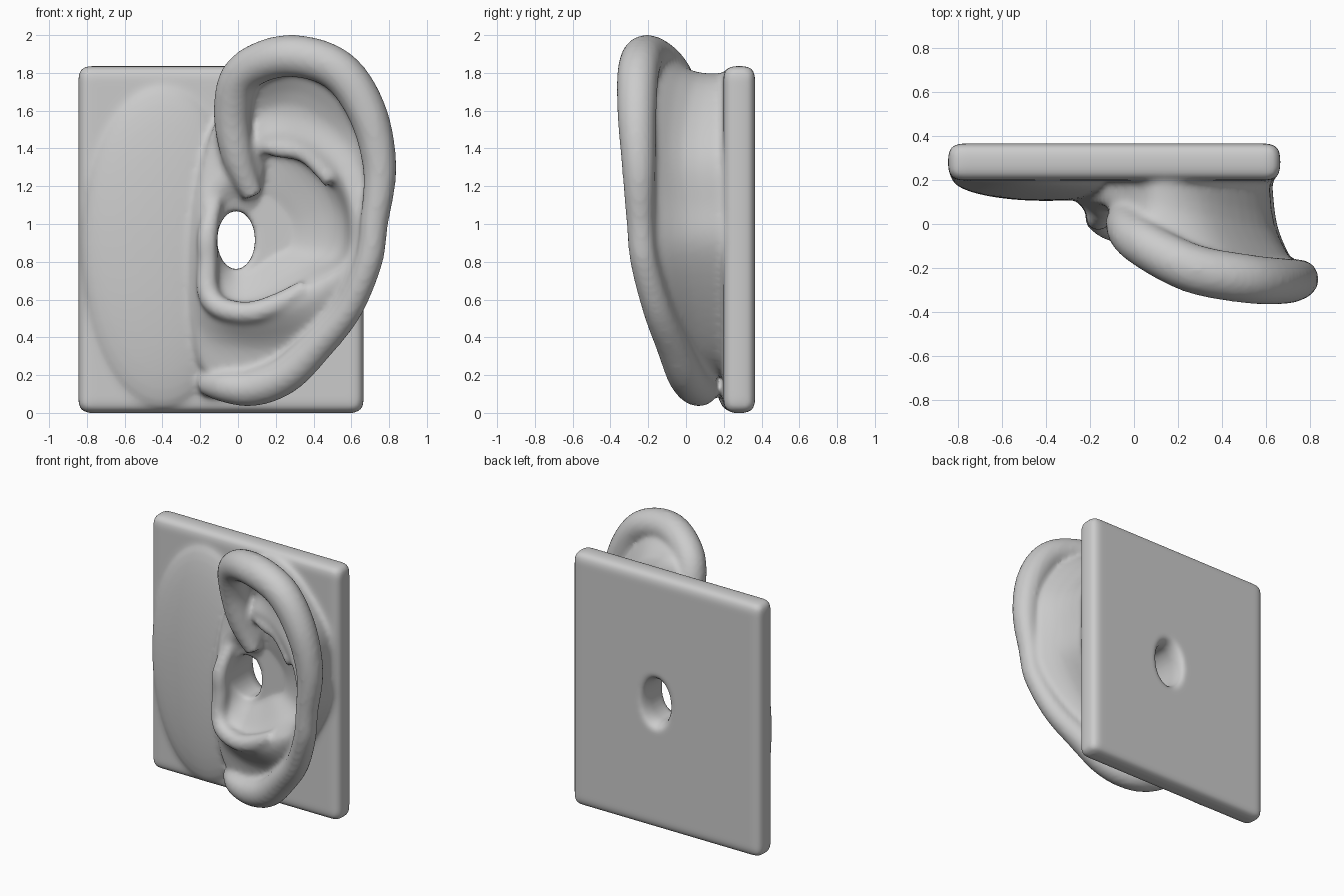
import bpy, bmesh, math
from mathutils import Vector, Matrix

if "Cube" in bpy.data.objects:
    bpy.data.objects.remove(bpy.data.objects["Cube"])


def spline(pts, sub, closed=False):
    """Catmull-Rom through points of any dimension."""
    n, out = len(pts), []
    pick = (lambda i: pts[i % n]) if closed else (lambda i: pts[max(0, min(n - 1, i))])
    for i in range(n if closed else n - 1):
        a, b, c, d = (pick(i + k) for k in (-1, 0, 1, 2))
        for s in range(sub):
            t = s / sub
            out.append(b + (c - a) * (0.5 * t) + (a * 2 - b * 5 + c * 4 - d) * (0.5 * t * t)
                       + (b * 3 - a - c * 3 + d) * (0.5 * t ** 3))
    if not closed:
        out.append(pts[-1].copy())
    return out


def loft(bm, rings):
    """Closed solid through a list of closed rings."""
    vs = [[bm.verts.new(p) for p in r] for r in rings]
    n = len(vs[0])
    faces = []
    for r0, r1 in zip(vs, vs[1:]):
        for i in range(n):
            j = (i + 1) % n
            faces.append(bm.faces.new((r0[i], r0[j], r1[j], r1[i])))
    for ring in (vs[0], vs[-1]):
        mid = sum((v.co for v in ring), Vector((0, 0, 0))) / n
        c = bm.verts.new(mid)
        for i in range(n):
            faces.append(bm.faces.new((ring[i], ring[(i + 1) % n], c)))
    bmesh.ops.recalc_face_normals(bm, faces=faces)


def tube(bm, path, sides=16):
    """Round tube; path points are (x, z, y, radius)."""
    p = spline([Vector(q) for q in path], 6)
    c = [Vector((q[0], q[2], q[1])) for q in p]
    rings = []
    for i, q in enumerate(p):
        t = (c[min(i + 1, len(c) - 1)] - c[max(i - 1, 0)]).normalized()
        u = t.cross(Vector((0, 1, 0))).normalized()
        w = t.cross(u)
        rings.append([c[i] + (u * math.cos(a) + w * math.sin(a)) * q[3]
                      for a in (2 * math.pi * k / sides for k in range(sides))])
    loft(bm, rings)


def ring(points):
    return [Vector((x, y, z)) for x, z, y in points]


bm = bmesh.new()

# back plate with rounded edges
bmesh.ops.create_cube(bm, size=1, matrix=Matrix.Translation((-0.09, 0.282, 0.918))
                      @ Matrix.Diagonal((1.51, 0.168, 1.836, 1)))
bmesh.ops.bevel(bm, geom=bm.edges[:], offset=0.055, segments=4, profile=0.5, affect='EDGES')

# soft cheek swelling on the left of the plate
bmesh.ops.create_uvsphere(bm, u_segments=48, v_segments=32, radius=1,
                          matrix=Matrix.Translation((-0.4, 0.21, 0.88))
                          @ Matrix.Diagonal((0.43, 0.105, 0.86, 1)))

# auricle body: rings (x, z, y) from the back of the ear to the concha floor
back = ring([(-.26, .92, .2), (-.15, 1.45, .19), (-.02, 1.68, .14), (.12, 1.8, .08),
             (.35, 1.72, .03), (.6, 1.4, -.02), (.64, 1.1, 0), (.63, .85, 0),
             (.44, .5, .05), (.22, .25, .12), (0, .2, .16), (-.22, .3, .2)])
rim = ring([(-.26, .92, .12), (-.15, 1.45, .1), (-.02, 1.65, .02), (.08, 1.84, -.1),
            (.45, 1.86, -.24), (.72, 1.5, -.24), (.74, 1.15, -.22), (.7, .8, -.19),
            (.5, .43, -.08), (.25, .2, .02), (0, .14, .08), (-.22, .3, .12)])
scapha = ring([(-.22, .92, .06), (-.15, 1.3, .08), (.03, 1.45, .06), (.13, 1.6, .04),
               (.33, 1.62, -.06), (.58, 1.42, -.14), (.68, 1.1, -.19), (.65, .8, -.2),
               (.48, .5, -.11), (.25, .36, -.01), (0, .35, .03), (-.2, .45, .07)])
antihelix = ring([(-.16, .92, -.01), (-.12, 1.17, .06), (.05, 1.3, .03), (.13, 1.45, 0),
                  (.34, 1.41, -.07), (.52, 1.27, -.14), (.6, 1.05, -.18), (.58, .82, -.18),
                  (.4, .66, -.15), (.18, .55, -.12), (-.03, .53, -.08), (-.17, .62, 0)])
concha = ring([(-.12, .92, .05), (-.07, 1.1, .1), (.12, 1.2, .08), (.15, 1.38, .08),
               (.3, 1.33, .05), (.45, 1.2, .02), (.53, 1.03, 0), (.5, .84, 0),
               (.32, .74, 0), (.15, .63, 0), (0, .6, .02), (-.1, .7, .05)])
neck = [Vector((p.x * 0.96, 0.27, p.z)) for p in back]
hole_mid = Vector((0, 0.14, 0.92))
floor = [Vector((p.x, 0.12, p.z)).lerp(hole_mid, 0.45) for p in concha]
around = [spline(r, 6, True) for r in (neck, back, rim, scapha, antihelix, concha, floor)]
columns = [spline(list(col), 4) for col in zip(*around)]
loft(bm, [list(r) for r in zip(*columns)])

# helix rim running from its root over the top and down into the lobe
tube(bm, [(.08, 1.15, .07, .055), (0, 1.35, .04, .085), (-.03, 1.6, 0, .1),
          (.03, 1.8, -.08, .105), (.26, 1.89, -.2, .112), (.52, 1.82, -.25, .112),
          (.68, 1.6, -.26, .105), (.75, 1.3, -.25, .09), (.72, 1.0, -.24, .075),
          (.69, .8, -.22, .075), (.58, .55, -.15, .08), (.42, .36, -.07, .09),
          (.25, .2, 0, .1), (.08, .135, .06, .1), (-.07, .14, .1, .085), (-.18, .16, .18, .06)])

# tragus, notch and antitragus ridge
tube(bm, [(-.12, 1.14, .1, .045), (-.16, .95, .03, .055), (-.16, .8, .03, .055),
          (-.16, .65, .02, .06), (-.1, .56, -.02, .06), (.05, .53, -.06, .06),
          (.2, .57, -.08, .06), (.36, .66, -.1, .05)])

# lower fork of the antihelix
tube(bm, [(.1, 1.42, .06, .04), (.22, 1.4, .01, .05), (.36, 1.37, -.03, .05),
          (.5, 1.23, -.08, .05)])

mesh = bpy.data.meshes.new("ear_parts")
bm.to_mesh(mesh)
bm.free()
parts = bpy.data.objects.new("ear_parts", mesh)
bpy.context.collection.objects.link(parts)

# ear canal cutter, flared at the back
bm = bmesh.new()
loft(bm, [[Vector((-0.01 + 0.1 * s * math.cos(a), y, 0.915 + 0.155 * s * math.sin(a)))
           for a in (2 * math.pi * k / 40 for k in range(40))]
          for y, s in ((0, 1.0), (.29, 1.0), (.33, 1.07), (.36, 1.22), (.42, 1.5))])
cut_mesh = bpy.data.meshes.new("canal_cutter")
bm.to_mesh(cut_mesh)
bm.free()
cutter = bpy.data.objects.new("canal_cutter", cut_mesh)
cutter.hide_render = True
bpy.context.collection.objects.link(cutter)


def remesh(size):
    m = parts.modifiers.new("fuse", 'REMESH')
    m.mode = 'VOXEL'
    m.voxel_size = size


# fuse the parts, drill the canal and soften
remesh(0.016)
cut = parts.modifiers.new("canal", 'BOOLEAN')
cut.operation = 'DIFFERENCE'
cut.solver = 'EXACT'
cut.object = cutter
remesh(0.016)
soft = parts.modifiers.new("soften", 'SMOOTH')
soft.factor = 0.5
soft.iterations = 5

bpy.context.view_layer.update()
deps = bpy.context.evaluated_depsgraph_get()
final = bpy.data.meshes.new_from_object(parts.evaluated_get(deps))
final.shade_smooth()
ear = bpy.data.objects.new("ear_on_plate", final)
bpy.context.collection.objects.link(ear)
for helper in (parts, cutter):
    bpy.data.objects.remove(helper)
